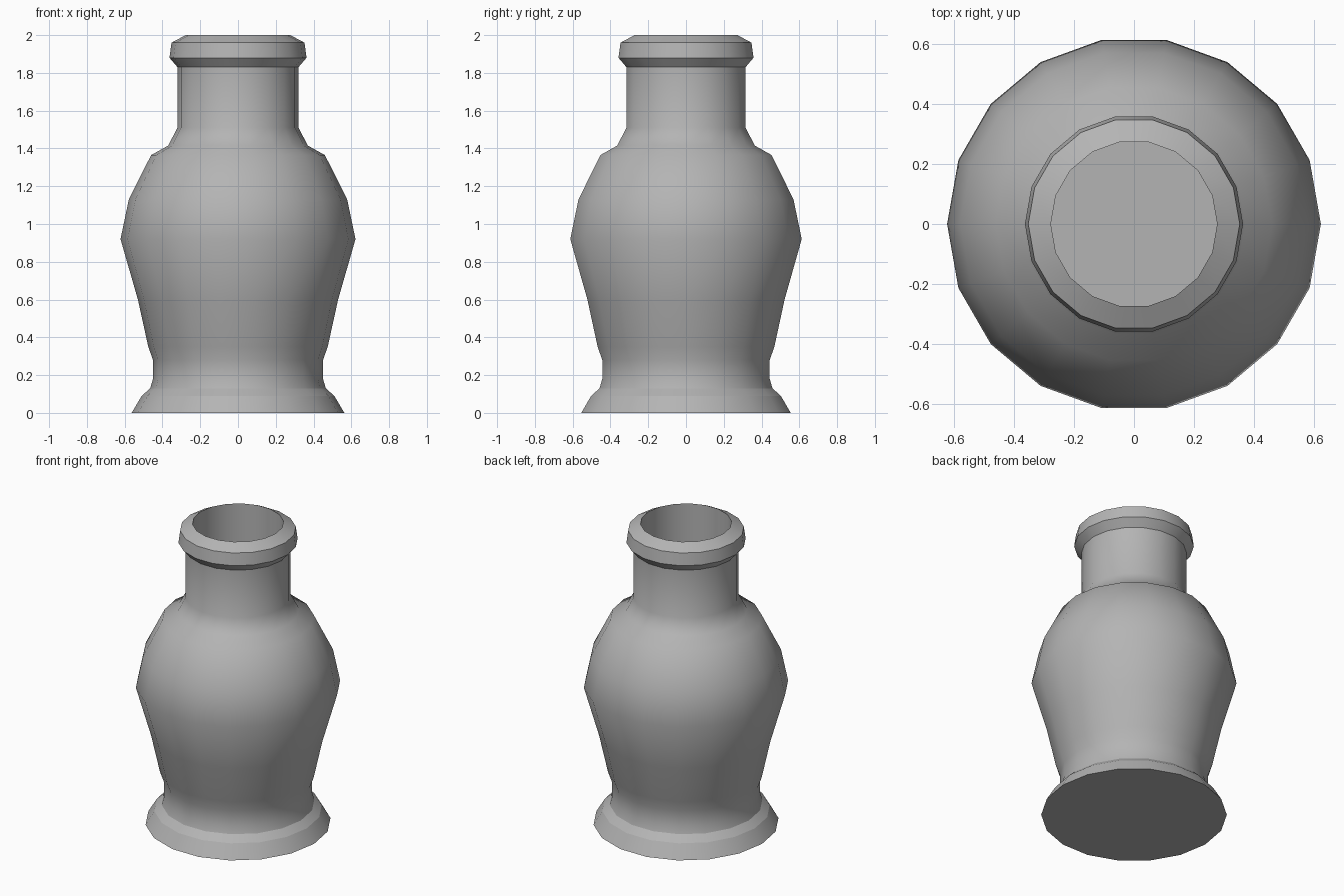
import bpy, bmesh
from math import cos, sin, tau, radians

if "Cube" in bpy.data.objects:
    bpy.data.objects.remove(bpy.data.objects["Cube"])

SIDES = 18

# Profile as (radius, height): foot, body, shoulder, neck, lip, inner wall
PROFILE = [
    (0.563, 0.0), (0.51, 0.09), (0.465, 0.13), (0.45, 0.18), (0.45, 0.28),
    (0.475, 0.35), (0.53, 0.60), (0.622, 0.92), (0.578, 1.13), (0.46, 1.365),
    (0.37, 1.415), (0.32, 1.51), (0.32, 1.83), (0.363, 1.88), (0.352, 1.96),
    (0.277, 2.0), (0.277, 1.5),
]
CREASED_RINGS = (1, 2)  # crisp steps on the foot


def lathe(name, profile, sides, creased):
    bm = bmesh.new()
    rings = [[bm.verts.new((r * cos(tau * i / sides), r * sin(tau * i / sides), z))
              for i in range(sides)] for r, z in profile]
    for a, b in zip(rings, rings[1:]):
        for i in range(sides):
            j = (i + 1) % sides
            bm.faces.new((a[i], a[j], b[j], b[i]))
    # Underside and floor of the opening
    bm.faces.new(rings[0][::-1])
    bm.faces.new(rings[-1])
    for k in creased:
        for i in range(sides):
            bm.edges.get((rings[k][i], rings[k][(i + 1) % sides])).smooth = False
    bmesh.ops.recalc_face_normals(bm, faces=bm.faces)
    mesh = bpy.data.meshes.new(name)
    bm.to_mesh(mesh)
    bm.free()
    obj = bpy.data.objects.new(name, mesh)
    bpy.context.collection.objects.link(obj)
    return obj


vase = lathe("vase", PROFILE, SIDES, CREASED_RINGS)
bpy.context.view_layer.objects.active = vase
vase.select_set(True)
bpy.ops.object.shade_smooth_by_angle(angle=radians(35), keep_sharp_edges=True)

# Dark grey clay
clay = bpy.data.materials.new("clay")
clay.diffuse_color = (0.456, 0.456, 0.456, 1)
clay.use_nodes = True
clay.node_tree.nodes["Principled BSDF"].inputs["Base Color"].default_value = clay.diffuse_color
vase.data.materials.append(clay)
